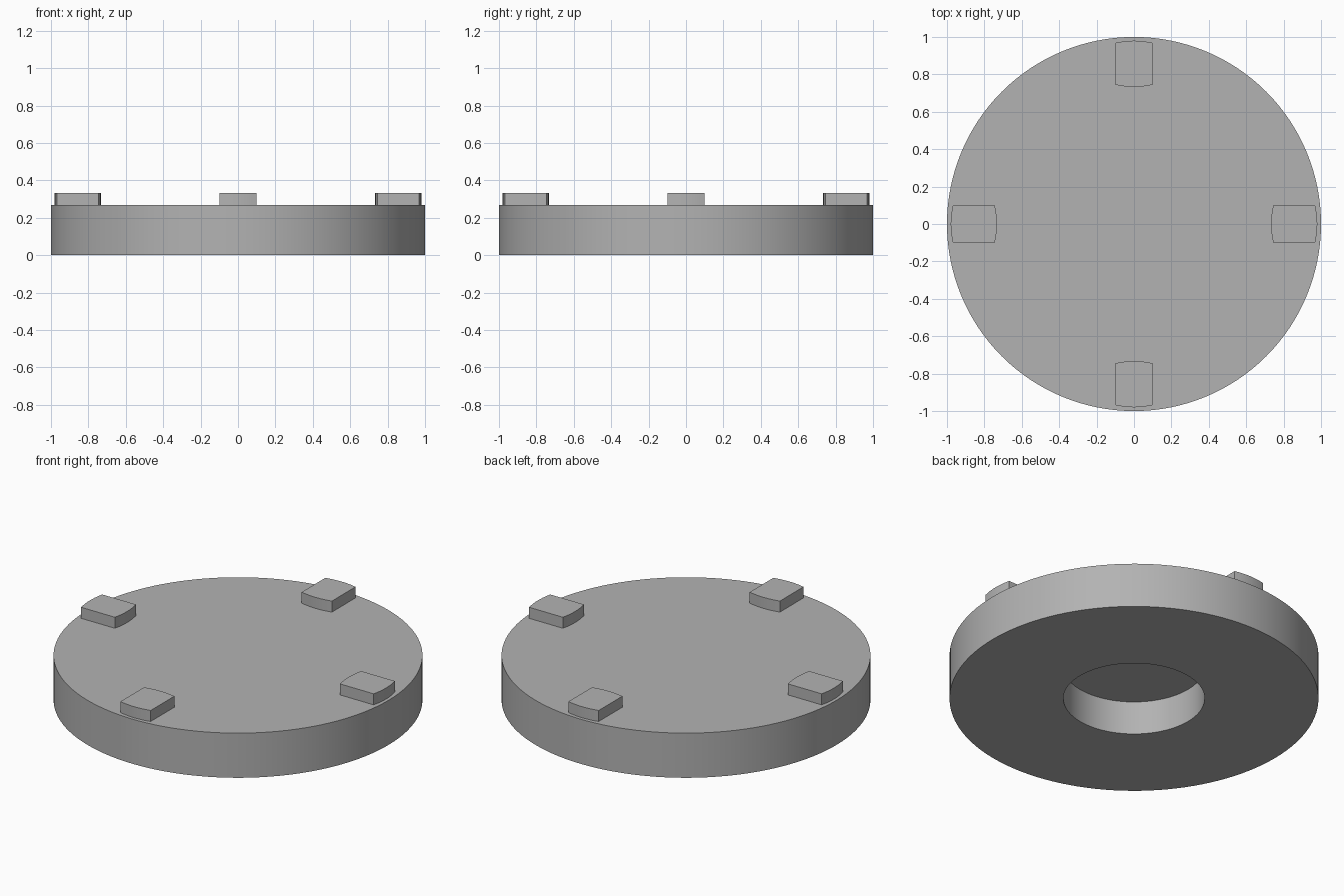
import bpy, bmesh, math
from mathutils import Matrix

cube = bpy.data.objects.get("Cube")
if cube:
    bpy.data.objects.remove(cube, do_unlink=True)

RIM, HOLE = 1.0, 0.383
SEAM, DECK, PAD_TOP = 0.2, 0.267, 0.333

grey = bpy.data.materials.new("plain grey")
grey.use_nodes = True
colour = (0.45, 0.45, 0.45, 1)
grey.diffuse_color = colour
grey.node_tree.nodes["Principled BSDF"].inputs["Base Color"].default_value = colour


def finish(name, bm):
    bmesh.ops.recalc_face_normals(bm, faces=bm.faces)
    mesh = bpy.data.meshes.new(name)
    bm.to_mesh(mesh)
    bm.free()
    mesh.materials.append(grey)
    obj = bpy.data.objects.new(name, mesh)
    bpy.context.collection.objects.link(obj)
    bpy.ops.object.select_all(action='DESELECT')
    obj.select_set(True)
    bpy.context.view_layer.objects.active = obj
    bpy.ops.object.shade_smooth_by_angle(angle=math.radians(30))
    return obj


def lathe(name, profile, steps=128):
    """Spin a closed or axis-to-axis (r, z) profile around z."""
    bm = bmesh.new()
    verts = [bm.verts.new((r, 0, z)) for r, z in profile]
    edges = [bm.edges.new(pair) for pair in zip(verts, verts[1:])]
    if all(r > 0 for r, z in profile):
        edges.append(bm.edges.new((verts[-1], verts[0])))
    bmesh.ops.spin(bm, geom=verts + edges, cent=(0, 0, 0), axis=(0, 0, 1),
                   angle=math.tau, steps=steps)
    bmesh.ops.remove_doubles(bm, verts=bm.verts, dist=0.0001)
    return finish(name, bm)


def pad(name, turn):
    """Block with gently bowed ends, standing near the rim."""
    inner, outer, half, bow, n = 0.733, 0.98, 0.1, 0.012, 8
    ys = [half * (2 * i / n - 1) for i in range(n + 1)]
    sag = [bow * (y / half) ** 2 for y in ys]
    outline = [(outer - s, y) for y, s in zip(ys, sag)]
    outline += [(inner + s, -y) for y, s in zip(ys, sag)]
    bm = bmesh.new()
    base = bm.faces.new([bm.verts.new((x, y, DECK)) for x, y in outline])
    top = bmesh.ops.extrude_face_region(bm, geom=[base], use_keep_orig=True)
    lifted = [g for g in top["geom"] if isinstance(g, bmesh.types.BMVert)]
    bmesh.ops.translate(bm, verts=lifted, vec=(0, 0, PAD_TOP - DECK))
    bm.transform(Matrix.Rotation(turn, 4, 'Z'))
    return finish(name, bm)


# Lower body with the round recess
lathe("base_ring", [(HOLE, 0), (RIM, 0), (RIM, SEAM), (HOLE, SEAM)])

# Upper plate closing the recess
lathe("top_plate", [(0, SEAM), (RIM, SEAM), (RIM, DECK), (0, DECK)])

# Four raised pads around the rim
for i, side in enumerate(("left", "back", "right", "front")):
    pad(side + "_pad", i * math.pi / 2)
